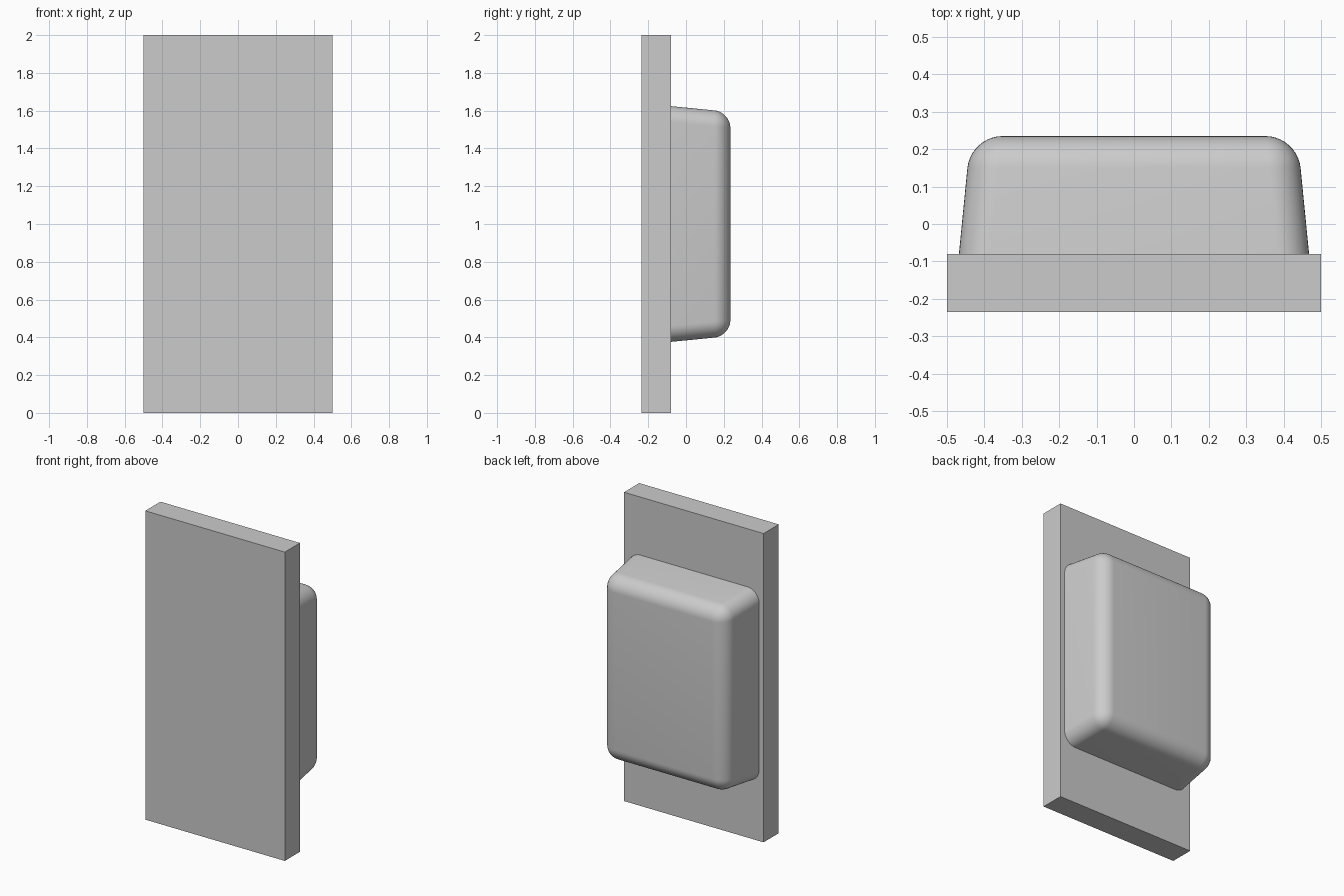
import bpy
import bmesh
from math import radians

cube = bpy.data.objects.get("Cube")
if cube:
    bpy.data.objects.remove(cube, do_unlink=True)

GREY = (0.6, 0.6, 0.6, 1)
mat = bpy.data.materials.new("plain_grey")
mat.use_nodes = True
mat.diffuse_color = GREY
mat.node_tree.nodes["Principled BSDF"].inputs["Base Color"].default_value = GREY

FRONT, SEAM, BACK = -0.235, -0.08, 0.235
MID_Z = 1.0


def tapered_block(name, y0, y1, half0, half1, rounding=0):
    """Block along y, from half size half0 (x, z) at y0 to half1 at y1."""
    bm = bmesh.new()
    bmesh.ops.create_cube(bm, size=2)
    for v in bm.verts:
        y, half = (y0, half0) if v.co.y < 0 else (y1, half1)
        v.co = (v.co.x * half[0], y, MID_Z + v.co.z * half[1])
    if rounding:
        # Round every edge except the rim against the plate
        edges = [e for e in bm.edges if max(v.co.y for v in e.verts) > y0 + 0.01]
        bmesh.ops.bevel(bm, geom=edges, offset=rounding, offset_type='OFFSET',
                        segments=10, profile=0.5, affect='EDGES')
    mesh = bpy.data.meshes.new(name)
    bm.to_mesh(mesh)
    bm.free()
    mesh.materials.append(mat)
    obj = bpy.data.objects.new(name, mesh)
    bpy.context.collection.objects.link(obj)
    return obj


# Flat upright plate
tapered_block("front_plate", FRONT, SEAM, (0.5, 1.0), (0.5, 1.0))

# Rounded housing behind it, narrowing slightly towards the back
housing = tapered_block("rear_housing", SEAM, BACK, (0.468, 0.624), (0.437, 0.593), 0.085)
bpy.ops.object.select_all(action='DESELECT')
housing.select_set(True)
bpy.context.view_layer.objects.active = housing
bpy.ops.object.shade_smooth_by_angle(angle=radians(30))
